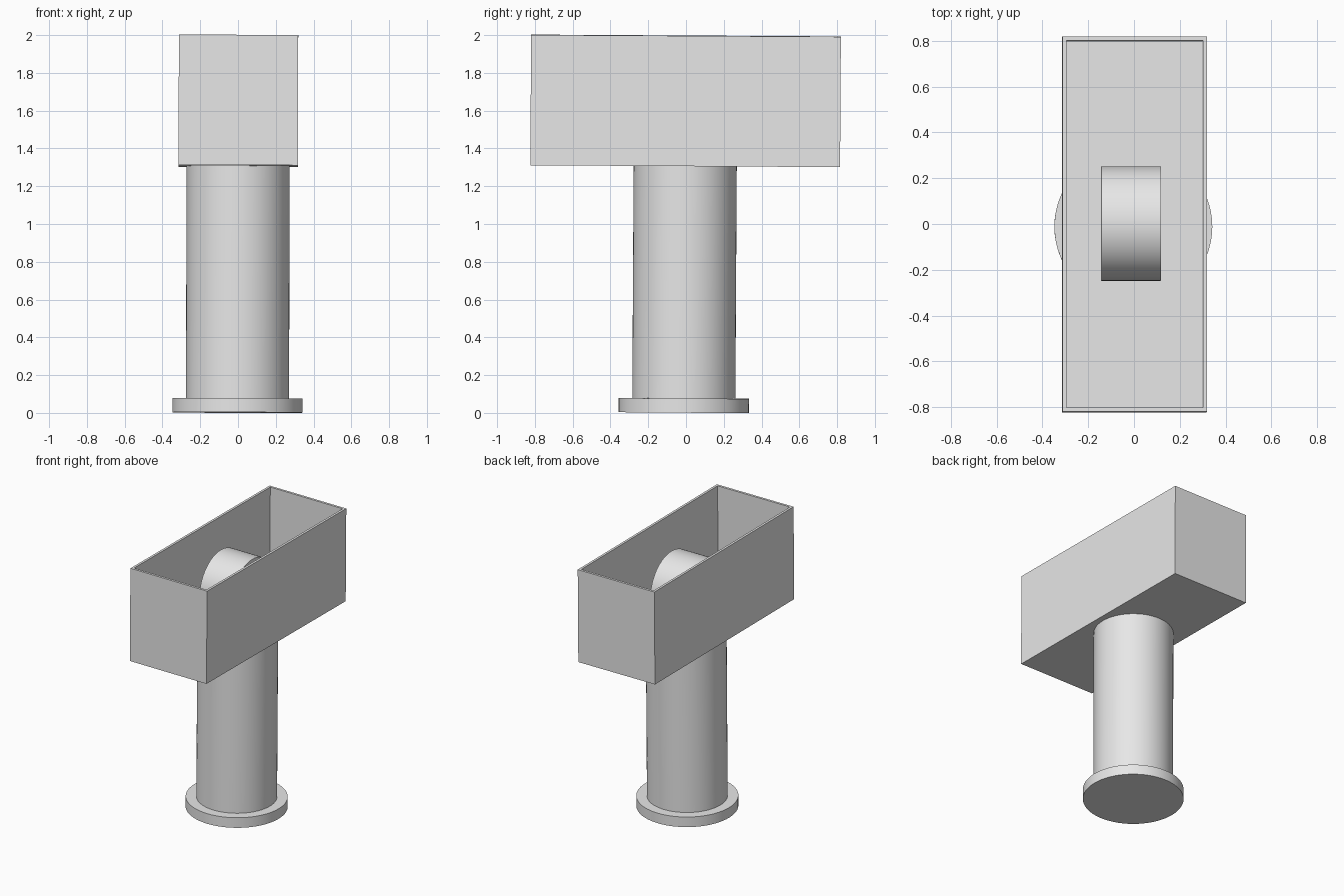
import bpy, bmesh
from math import pi
from mathutils import Matrix, Vector

cube = bpy.data.objects.get("Cube")
if cube:
    bpy.data.objects.remove(cube, do_unlink=True)

# One plain grey for everything
grey = bpy.data.materials.new("plain grey")
grey.use_nodes = True
grey.diffuse_color = (0.8, 0.8, 0.8, 1)
grey.node_tree.nodes["Principled BSDF"].inputs["Base Color"].default_value = (0.8, 0.8, 0.8, 1)

# The whole piece leans very slightly
LEAN = (Matrix.Translation((-0.003, -0.012, 0.002))
        @ Matrix.Rotation(-0.006, 4, 'X') @ Matrix.Rotation(0.003, 4, 'Y'))


def add_part(name, bm, smooth=False):
    bm.transform(LEAN)
    bmesh.ops.recalc_face_normals(bm, faces=bm.faces)
    mesh = bpy.data.meshes.new(name)
    bm.to_mesh(mesh)
    bm.free()
    mesh.materials.append(grey)
    obj = bpy.data.objects.new(name, mesh)
    bpy.context.collection.objects.link(obj)
    if smooth:
        bpy.ops.object.select_all(action='DESELECT')
        obj.select_set(True)
        bpy.context.view_layer.objects.active = obj
        bpy.ops.object.shade_smooth_by_angle(angle=pi / 6)
    return obj


def cylinder(name, radius, length, centre, turn=Matrix()):
    bm = bmesh.new()
    bmesh.ops.create_cone(bm, cap_ends=True, segments=64, radius1=radius, radius2=radius,
                          depth=length, matrix=Matrix.Translation(centre) @ turn)
    return add_part(name, bm, smooth=True)


def open_box(name, size, bottom, wall):
    bm = bmesh.new()
    bmesh.ops.create_cube(bm, matrix=Matrix.Translation((0, 0, bottom + size[2] / 2))
                          @ Matrix.Diagonal((*size, 1)))
    top = max(bm.faces, key=lambda f: f.calc_center_median().z)
    # Inset the rim, then sink the inner face down to the floor
    bmesh.ops.inset_region(bm, faces=[top], thickness=wall)
    sunk = bmesh.ops.extrude_face_region(bm, geom=[top])["geom"]
    verts = [v for v in sunk if isinstance(v, bmesh.types.BMVert)]
    bmesh.ops.translate(bm, verts=verts, vec=Vector((0, 0, wall - size[2])))
    if top.is_valid:
        bmesh.ops.delete(bm, geom=[top], context='FACES_ONLY')
    return add_part(name, bm)


# Stand
cylinder("base_disc", 0.345, 0.075, (0, 0, 0.0375))
cylinder("column", 0.273, 1.26, (0, 0, 0.68))

# Open trough on top, with a roller inside
open_box("trough", (0.632, 1.64, 0.69), 1.305, 0.025)
cylinder("roller", 0.25, 0.26, (-0.015, 0.004, 1.62), Matrix.Rotation(pi / 2, 4, 'Y'))
